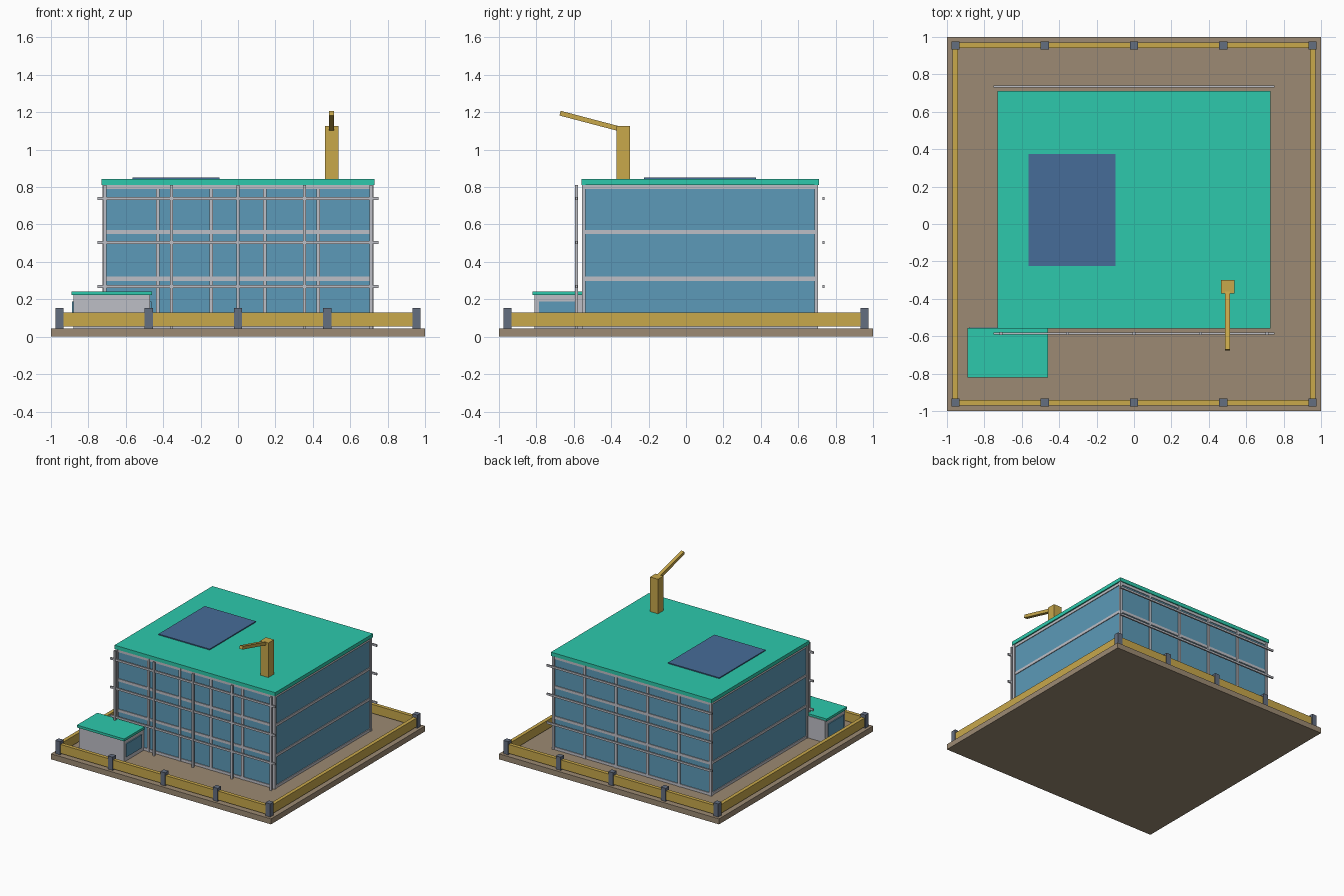
import bpy
import bmesh
from math import atan2, hypot
from mathutils import Matrix, Vector

if "Cube" in bpy.data.objects:
    bpy.data.objects.remove(bpy.data.objects["Cube"], do_unlink=True)


def make_material(name, r, g, b):
    lin = [((c / 255 + 0.055) / 1.055) ** 2.4 for c in (r, g, b)] + [1.0]
    mat = bpy.data.materials.new(name)
    mat.use_nodes = True
    mat.diffuse_color = lin
    mat.node_tree.nodes["Principled BSDF"].inputs["Base Color"].default_value = lin
    return mat


EARTH = make_material("earth brown", 156, 138, 115)
GOLD = make_material("safety yellow", 200, 168, 75)
STEEL = make_material("slate post", 100, 110, 128)
GLASS = make_material("glass blue", 92, 154, 184)
FRAME = make_material("frame grey", 190, 191, 198)
TEAL = make_material("roof teal", 45, 201, 172)
PANEL = make_material("panel navy", 70, 108, 152)


def boxes(name, mat, spans):
    """One object from boxes given as (x0, x1, y0, y1, z0, z1)."""
    bm = bmesh.new()
    for x0, x1, y0, y1, z0, z1 in spans:
        centre = Vector((x0 + x1, y0 + y1, z0 + z1)) / 2
        size = Matrix.Diagonal((x1 - x0, y1 - y0, z1 - z0, 1))
        bmesh.ops.create_cube(bm, size=1, matrix=Matrix.Translation(centre) @ size)
    mesh = bpy.data.meshes.new(name)
    bm.to_mesh(mesh)
    bm.free()
    mesh.materials.append(mat)
    obj = bpy.data.objects.new(name, mesh)
    bpy.context.collection.objects.link(obj)
    return obj


def post(x, y, half, z0, z1):
    return (x - half, x + half, y - half, y + half, z0, z1)


# Site slab and perimeter fence
GROUND = 0.045
boxes("site_slab", EARTH, [(-1, 1, -1, 1, 0, GROUND)])
F = 0.955
rails = []
for s in (-F, F):
    rails.append((-F, F, s - 0.015, s + 0.015, 0.055, 0.128))
    rails.append((s - 0.015, s + 0.015, -F + 0.015, F - 0.015, 0.055, 0.128))
boxes("fence_rails", GOLD, rails)
boxes("fence_posts", STEEL,
      [post(F * i / 2, y, 0.022, GROUND, 0.153) for i in range(-2, 3) for y in (-F, F)])

# Main block: glass core, floor bands and facade mullions
X, Y0, Y1 = 0.715, -0.547, 0.697
boxes("glass_core", GLASS, [(-X, X, Y0, Y1, GROUND, 0.812)])
boxes("floor_bands", FRAME,
      [(-X - 0.006, X + 0.006, Y0 - 0.006, Y1 + 0.006, z - 0.011, z + 0.011)
       for z in (0.056, 0.31, 0.56, 0.80)])
boxes("mullions", FRAME,
      [post(X * i / 5, y, 0.01, GROUND, 0.812) for i in range(-5, 6, 2) for y in (Y0, Y1)])
boxes("roof_slab", TEAL, [(-0.73, 0.73, -0.56, 0.71, 0.812, 0.842)])
boxes("roof_panel", PANEL, [(-0.565, -0.1, -0.225, 0.375, 0.842, 0.85)])

# Scaffold: uprights on the front, ledgers on front and back
boxes("scaffold_uprights", FRAME,
      [post(0.71 * i / 2, -0.585, 0.008, GROUND, 0.812) for i in range(-2, 3)])
boxes("scaffold_ledgers", FRAME,
      [(-0.75, 0.75, y - 0.006, y + 0.006, z - 0.008, z + 0.008)
       for y in (-0.585, 0.735) for z in (0.269, 0.504, 0.739)])

# Entrance annex
boxes("entrance_walls", FRAME, [(-0.88, -0.47, -0.81, -0.55, GROUND, 0.225)])
boxes("entrance_side_windows", GLASS,
      [(-0.888, -0.88, -0.785, -0.585, 0.08, 0.188),
       (-0.47, -0.462, -0.785, -0.585, 0.08, 0.188)])
boxes("entrance_roof", TEAL, [(-0.89, -0.46, -0.82, -0.555, 0.222, 0.242)])

# Rooftop crane: mast and raised jib reaching to the front
boxes("crane_mast", GOLD, [post(0.5, -0.335, 0.036, 0.842, 1.126)])
root, tip = Vector((0.5, -0.35, 1.11)), Vector((0.5, -0.673, 1.195))
reach = tip - root
half = hypot(reach.y, reach.z) / 2
jib = boxes("crane_jib", GOLD, [(-0.014, 0.014, -half, half, -0.013, 0.013)])
jib.location = (root + tip) / 2
jib.rotation_euler.x = -atan2(reach.z, -reach.y)
